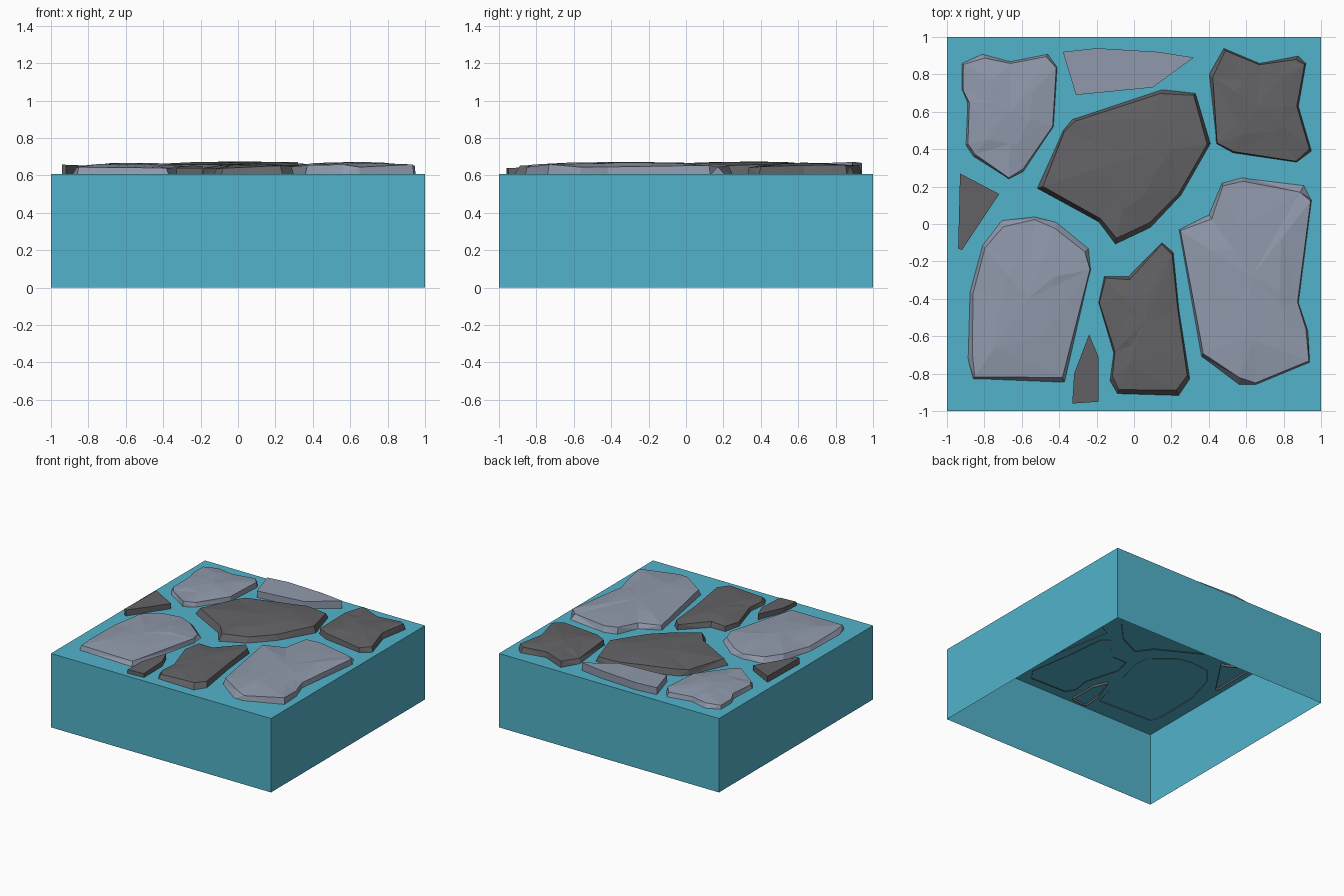
import bpy, bmesh, random
from mathutils import Vector

if "Cube" in bpy.data.objects:
    bpy.data.objects.remove(bpy.data.objects["Cube"])

random.seed(4)
TOP = 0.607


def material(name, rgb):
    m = bpy.data.materials.new(name)
    m.diffuse_color = (*rgb, 1)
    m.use_nodes = True
    m.node_tree.nodes["Principled BSDF"].inputs["Base Color"].default_value = m.diffuse_color
    return m


TEAL = material("teal ground", (0.084, 0.45, 0.59))
LIGHT = material("pale blue grey stone", (0.28, 0.32, 0.41))
DARK = material("dark grey stone", (0.125, 0.122, 0.132))


def finish(name, bm, mat):
    me = bpy.data.meshes.new(name)
    bm.to_mesh(me)
    bm.free()
    me.materials.append(mat)
    ob = bpy.data.objects.new(name, me)
    bpy.context.collection.objects.link(ob)
    return ob


def counter_clockwise(pts):
    area = sum(a[0] * b[1] - b[0] * a[1] for a, b in zip(pts, pts[1:] + pts[:1]))
    return pts if area > 0 else pts[::-1]


def bridge(bm, low, high):
    n = len(low)
    for i in range(n):
        j = (i + 1) % n
        bm.faces.new((low[i], low[j], high[j], high[i]))


def boulder(name, mat, pts, crown, core):
    """Faceted stone: steep sides, an uneven rim and a gently raised core."""
    pts = counter_clockwise(pts)
    c = Vector(core)
    bm = bmesh.new()

    def ring(scale, spread, z, dz):
        out = []
        for p in pts:
            q = c + (Vector(p) - c) * (scale + random.uniform(-spread, spread))
            out.append(bm.verts.new((q.x, q.y, z + random.uniform(-dz, dz))))
        return out

    foot = ring(1.0, 0, 0.602, 0)
    rim = ring(0.95, 0.035, crown - 0.021, 0.008)
    inner = ring(0.5, 0.12, crown - 0.006, 0.005)
    peak = bm.verts.new((c.x, c.y, crown))
    bridge(bm, foot, rim)
    bridge(bm, rim, inner)
    for a, b in zip(inner, inner[1:] + inner[:1]):
        bm.faces.new((a, b, peak))
    bmesh.ops.triangulate(bm, faces=[f for f in bm.faces if len(f.verts) > 3])
    return finish(name, bm, mat)


def chip(name, mat, pts, z, slope_x=0, slope_y=0):
    """Thin flat-topped stone with upright sides and a tilted top."""
    pts = counter_clockwise(pts)
    cx = sum(p[0] for p in pts) / len(pts)
    cy = sum(p[1] for p in pts) / len(pts)
    bm = bmesh.new()
    low = [bm.verts.new((x, y, 0.588)) for x, y in pts]
    high = [bm.verts.new((x, y, z + slope_x * (x - cx) + slope_y * (y - cy)))
            for x, y in pts]
    bridge(bm, low, high)
    bm.faces.new(high)
    return finish(name, bm, mat)


# Ground block: thin shell, open underneath
bm = bmesh.new()
square = [(-1, -1), (1, -1), (1, 1), (-1, 1)]
low = [bm.verts.new((x, y, 0)) for x, y in square]
high = [bm.verts.new((x, y, TOP)) for x, y in square]
bridge(bm, low, high)
bm.faces.new(high)
finish("ground_block", bm, TEAL)

# Pale stones
boulder("back_left_stone", LIGHT, [
    (-.92, .86), (-.81, .91), (-.66, .87), (-.46, .91), (-.41, .84), (-.43, .52),
    (-.59, .28), (-.67, .24), (-.86, .36), (-.90, .42), (-.89, .65), (-.92, .72)],
    0.664, (-.66, .60))
boulder("front_left_stone", LIGHT, [
    (-.71, .02), (-.53, .04), (-.41, .01), (-.24, -.13), (-.23, -.24), (-.37, -.85),
    (-.86, -.83), (-.89, -.72), (-.88, -.37), (-.81, -.11)], 0.667, (-.57, -.40))
boulder("right_stone", LIGHT, [
    (.24, -.03), (.40, .05), (.47, .22), (.58, .25), (.91, .21), (.95, .13),
    (.88, -.42), (.93, -.57), (.94, -.74), (.65, -.86), (.56, -.86), (.36, -.71)],
    0.672, (.63, -.28))

# Dark stones
boulder("centre_stone", DARK, [
    (-.33, .56), (.15, .72), (.33, .70), (.41, .43), (.25, .15), (.09, -.02),
    (-.10, -.11), (-.19, .01), (-.52, .19), (-.38, .50)], 0.674, (0, .36))
boulder("back_right_stone", DARK, [
    (.48, .94), (.67, .86), (.88, .90), (.92, .86), (.88, .63), (.95, .39),
    (.87, .33), (.53, .38), (.44, .43), (.40, .80)], 0.668, (.66, .63))
boulder("front_stone", DARK, [
    (.15, -.10), (.21, -.15), (.24, -.45), (.30, -.83), (.24, -.92), (-.09, -.91),
    (-.13, -.84), (-.11, -.69), (-.19, -.42), (-.16, -.28), (-.03, -.28)],
    0.665, (.06, -.52))

# Small chips between the stones
chip("back_chip", LIGHT, [(-.38, .92), (-.20, .94), (.13, .92), (.32, .89),
                          (.10, .73), (-.31, .69)], 0.666, 0.012, 0.02)
chip("left_chip", DARK, [(-.93, .27), (-.72, .16), (-.92, -.14), (-.94, -.13)],
     0.655, -0.04)
chip("front_chip", DARK, [(-.24, -.59), (-.19, -.71), (-.19, -.95), (-.33, -.96),
                          (-.32, -.80)], 0.645, 0, 0.04)
